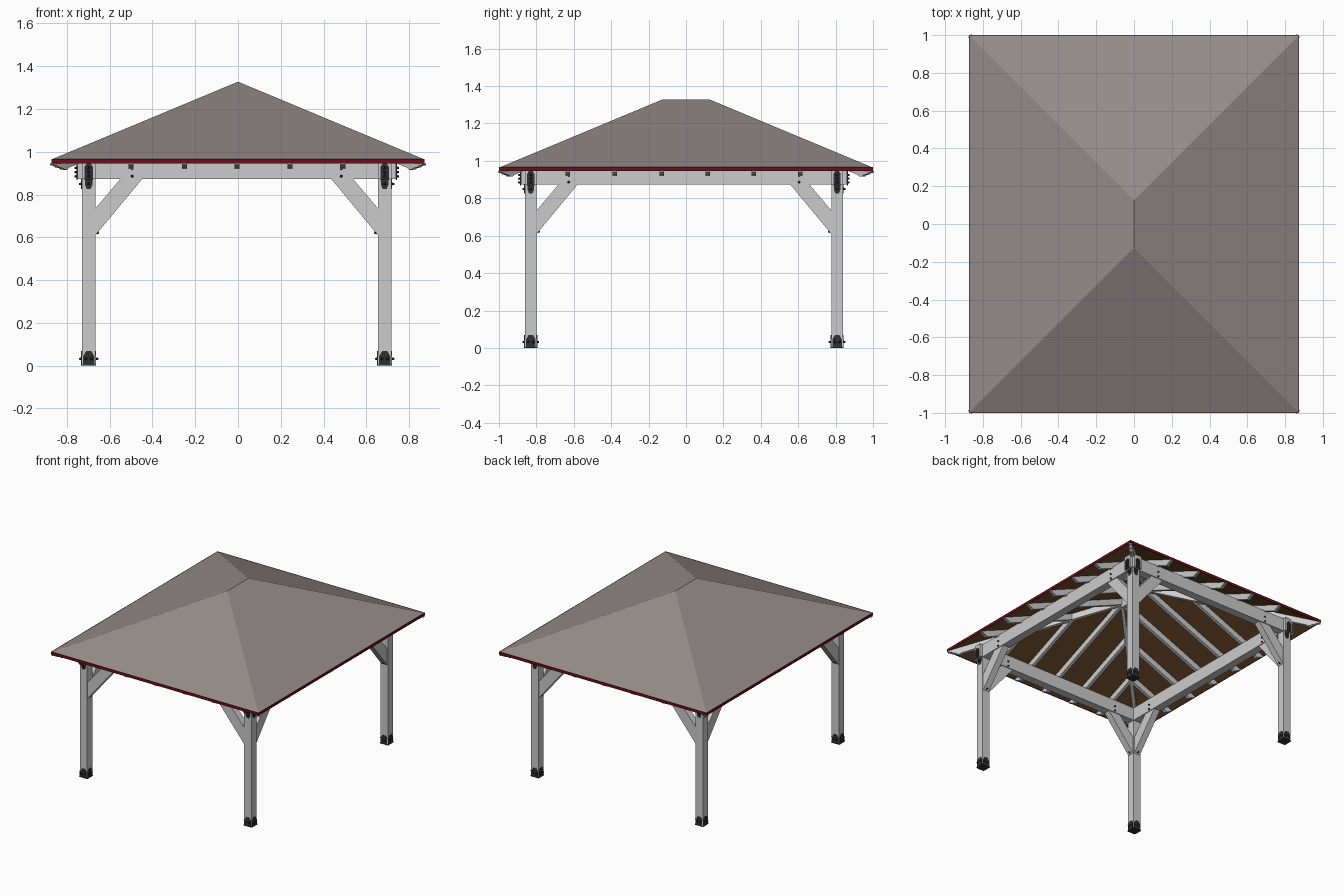
import bpy, bmesh, math
from mathutils import Vector

if "Cube" in bpy.data.objects:
    bpy.data.objects.remove(bpy.data.objects["Cube"])

def material(name, rgb):
    m = bpy.data.materials.new(name)
    m.diffuse_color = (*rgb, 1)
    m.use_nodes = True
    m.node_tree.nodes["Principled BSDF"].inputs["Base Color"].default_value = m.diffuse_color
    return m

SHINGLE = material("shingle", (0.30, 0.26, 0.25))
DECK = material("deck_wood", (0.17, 0.08, 0.03))
TRIM = material("red_trim", (0.14, 0.005, 0.012))
METAL = material("black_metal", (0.03, 0.03, 0.03))
UP = Vector((0, 0, 1))

def finish(name, bm, mat=None):
    bmesh.ops.recalc_face_normals(bm, faces=bm.faces)
    me = bpy.data.meshes.new(name)
    bm.to_mesh(me)
    bm.free()
    ob = bpy.data.objects.new(name, me)
    bpy.context.collection.objects.link(ob)
    if mat:
        me.materials.append(mat)
    return ob

def prism(name, pts, origin, u, width, mat=None):
    """Profile in the (u, z) plane, extruded to both sides by width / 2."""
    u = Vector(u).normalized()
    n = u.cross(UP)
    bm = bmesh.new()
    vs = [bm.verts.new(Vector(origin) + u * a + UP * b - n * width / 2) for a, b in pts]
    f = bm.faces.new(vs)
    ext = bmesh.ops.extrude_face_region(bm, geom=[f])["geom"]
    bmesh.ops.translate(bm, vec=n * width, verts=[v for v in ext if isinstance(v, bmesh.types.BMVert)])
    return finish(name, bm, mat)

def box(name, lo, hi, mat=None):
    pts = [(lo[0], lo[2]), (hi[0], lo[2]), (hi[0], hi[2]), (lo[0], hi[2])]
    return prism(name, pts, (0, (lo[1] + hi[1]) / 2, 0), (1, 0, 0), hi[1] - lo[1], mat)

def bolt(name, pos, d):
    d = Vector(d)
    bm = bmesh.new()
    bmesh.ops.create_cone(bm, cap_ends=True, segments=8, radius1=0.007, radius2=0.004, depth=0.012)
    bmesh.ops.rotate(bm, matrix=d.to_track_quat('Z', 'Y').to_matrix(), verts=bm.verts)
    bmesh.ops.translate(bm, vec=Vector(pos) + d * 0.004, verts=bm.verts)
    return finish(name, bm, METAL)

# Roof dimensions
RX, RY, EAVE, SLOPE = 0.87, 0.997, 0.947, 0.417

def hip_layer(name, z, thick, mat):
    bm = bmesh.new()
    rise, r = RX * SLOPE, RY - RX
    base = [(-RX, -RY, 0), (RX, -RY, 0), (RX, RY, 0), (-RX, RY, 0), (0, -r, rise), (0, r, rise)]
    low, top = ([bm.verts.new((x, y, h + zz)) for x, y, h in base] for zz in (z, z + thick))
    for layer in (low, top):
        for idx in ((0, 1, 4), (1, 2, 5, 4), (2, 3, 5), (3, 0, 4, 5)):
            bm.faces.new([layer[i] for i in idx])
    for i in range(4):
        j = (i + 1) % 4
        bm.faces.new((low[i], low[j], top[j], top[i]))
    return finish(name, bm, mat)

hip_layer("roof_deck", EAVE, 0.010, DECK)
hip_layer("roof_shingles", EAVE + 0.010, 0.008, SHINGLE)

# Red drip edge around the eaves
for s, side in ((-1, "low"), (1, "high")):
    y0, x0 = s * RY, s * RX
    box("drip_edge_y_" + side, (-RX - .003, min(y0, y0 + s * .003), .945), (RX + .003, max(y0, y0 + s * .003), .966), TRIM)
    box("drip_edge_x_" + side, (min(x0, x0 + s * .003), -RY, .945), (max(x0, x0 + s * .003), RY, .966), TRIM)

# Rafters with a stepped decorative tail
def rafter(name, start, d, length, slope, width=0.024, drop=0.0, k=1.0):
    depth = 0.048
    tail = [(0, -.006), (.016, -.010), (.020, -.016), (.036, -.020), (.042, -.027), (.055, -.028)]
    bottom = [(a * k, b) for a, b in tail]
    bottom += [(.062 * k, .062 * k * slope - depth), (length, length * slope - depth)]
    pts = bottom + [(length, length * slope), (0, 0)]
    prism(name, pts, (start[0], start[1], EAVE - drop), d, width)

for s, side in ((-1, "front"), (1, "back")):
    for i, x in enumerate((-.5, -.25, -.004, .243, .49)):
        rafter(f"{side}_rafter_{i}", (x, s * (RY + .002)), (0, -s, 0), RX - abs(x), SLOPE)
for s, side in ((-1, "left"), (1, "right")):
    for i, y in enumerate((-.633, -.38, -.13, .117, .363, .61)):
        rafter(f"{side}_rafter_{i}", (s * RX, y), (-s, 0, 0), min(RX, RY - abs(y)), SLOPE)
box("ridge_board", (-.012, -(RY - RX), 1.235), (.012, RY - RX, 1.306))

# Frame dimensions
CX, CY, PX, PY, H = -0.006, -0.011, 0.692, 0.819, 0.031
BEAM_LOW, BEAM_TOP, OVER = 0.873, 0.972, 0.053

# Perimeter beams, ends running past the posts
for s, sx, sy in ((-1, "left", "front"), (1, "right", "back")):
    y, x = CY + s * PY, CX + s * PX
    box(sy + "_beam", (CX - PX - OVER, y - H, BEAM_LOW), (CX + PX + OVER, y + H, BEAM_TOP))
    box(sx + "_beam", (x - H, CY - PY - OVER, BEAM_LOW), (x + H, CY + PY + OVER, BEAM_TOP))

FOOT = [(-.026, 0), (.026, 0), (.026, .045), (.012, .068), (-.012, .068), (-.026, .045)]
STRAP = [(-.017, .845), (-.009, .825), (.009, .825), (.017, .845), (.017, .873), (-.017, .873)]
CAP = [(-.019, .868), (.019, .868), (.019, .930), (.009, .948), (-.009, .948), (-.019, .930)]
BRACE = [(0, .609), (.219, BEAM_LOW), (.117, BEAM_LOW), (0, .735)]

for sx, nx in ((-1, "left"), (1, "right")):
    for sy, ny in ((-1, "front"), (1, "back")):
        tag = f"{ny}_{nx}"
        c = Vector((CX + sx * PX, CY + sy * PY, 0))
        # Post and its metal foot
        box(tag + "_post", (c.x - H, c.y - H, .004), (c.x + H, c.y + H, BEAM_TOP))
        box(tag + "_foot_base", (c.x - H - .003, c.y - H - .003, 0), (c.x + H + .003, c.y + H + .003, .006), METAL)
        for d in (Vector((1, 0, 0)), Vector((-1, 0, 0)), Vector((0, 1, 0)), Vector((0, -1, 0))):
            u = d.cross(UP)
            prism(tag + "_foot_plate", FOOT, c + d * (H + .002), u, .004, METAL)
            for a in (-.013, .013):
                bolt(tag + "_foot_bolt", c + d * (H + .004) + u * a + UP * .032, d)
        # Braces, beam-end caps and bolts along both beam directions
        for out, side in ((Vector((sx, 0, 0)), "x"), (Vector((0, sy, 0)), "y")):
            u = out.cross(UP)
            prism(f"{tag}_brace_{side}", BRACE, c - out * H, -out, .05)
            bolt(f"{tag}_brace_foot_bolt_{side}", c - out * (H + .008) + UP * .622, -out)
            prism(f"{tag}_strap_{side}", STRAP, c + out * (H + .002), u, .004, METAL)
            prism(f"{tag}_cap_{side}", CAP, c + out * (OVER + .002), u, .004, METAL)
            for z in (.885, .905, .925):
                bolt(f"{tag}_cap_bolt_{side}", c + out * (OVER + .004) + UP * z, out)
            bolt(f"{tag}_strap_bolt_{side}", c + out * (H + .004) + UP * .85, out)
            for z in (.886, .922):
                for f in (-1, 1):
                    bolt(f"{tag}_beam_bolt_{side}", c - out * .203 + u * f * H + UP * z, u * f)
        # Hip rafter from the roof corner to the ridge end
        rafter(tag + "_hip_rafter", (sx * RX, sy * RY), (-sx, -sy, 0), RX * math.sqrt(2),
               SLOPE / math.sqrt(2), .026, .003, 1.6)
